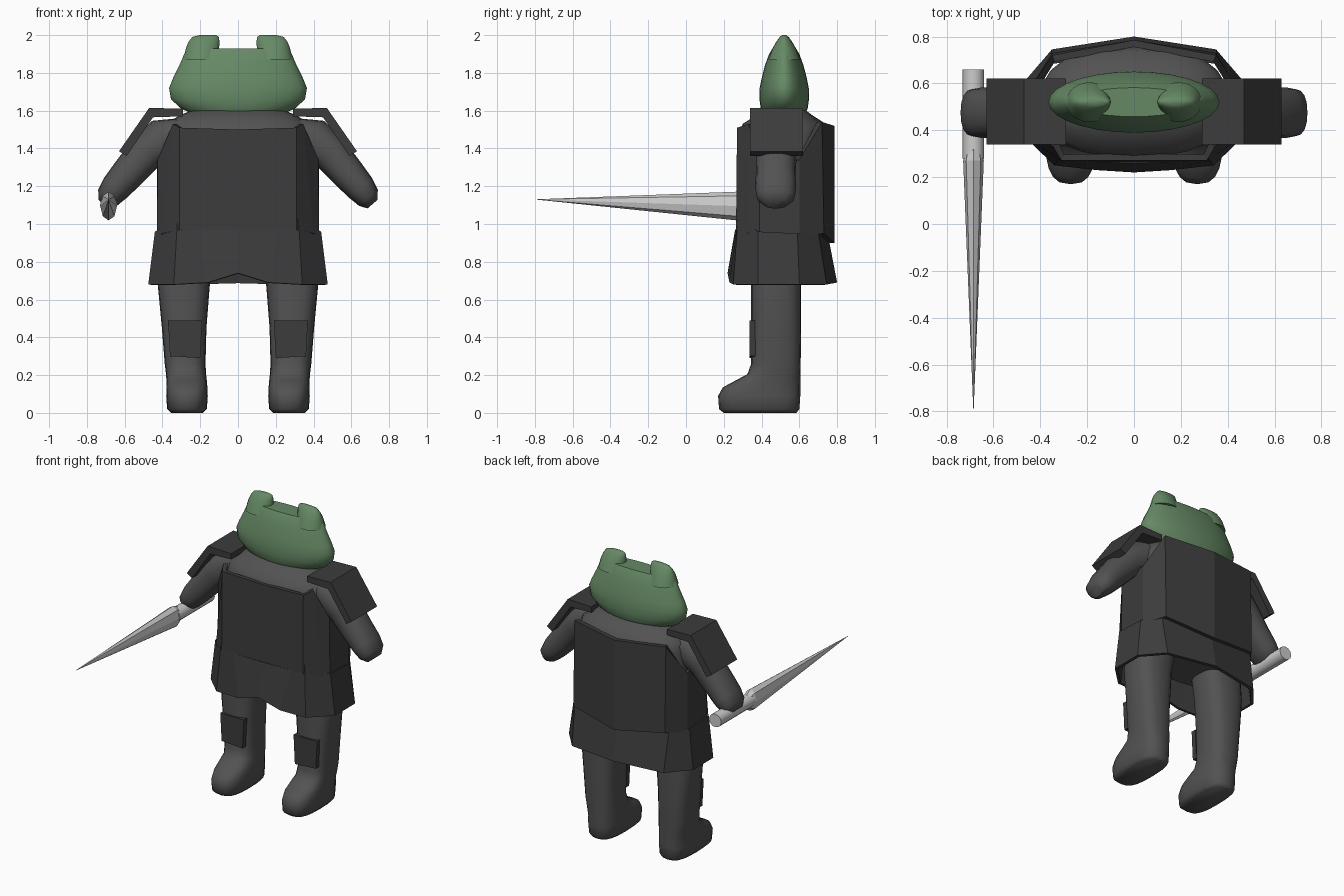
import bpy, bmesh
from math import sin, cos, pi, radians
from mathutils import Vector

if "Cube" in bpy.data.objects:
    bpy.data.objects.remove(bpy.data.objects["Cube"])


def material(name, r, g, b):
    m = bpy.data.materials.new(name)
    m.diffuse_color = (r, g, b, 1)
    m.use_nodes = True
    m.node_tree.nodes["Principled BSDF"].inputs["Base Color"].default_value = m.diffuse_color
    return m


GREEN = material("green_skin", 0.13, 0.25, 0.13)
CLOTH = material("dark_cloth", 0.085, 0.085, 0.085)
ARMOUR = material("dark_armour", 0.045, 0.045, 0.045)


def loft(name, rings, mat=None, caps=True, smooth=True, thick=0):
    """Skin a list of equal-length closed rings."""
    bm = bmesh.new()
    vs = [[bm.verts.new(p) for p in r] for r in rings]
    n = len(rings[0])
    for a, b in zip(vs, vs[1:]):
        for i in range(n):
            j = (i + 1) % n
            bm.faces.new((a[i], a[j], b[j], b[i]))
    if caps:
        bm.faces.new(vs[0][::-1])
        bm.faces.new(vs[-1])
    bmesh.ops.recalc_face_normals(bm, faces=bm.faces)
    me = bpy.data.meshes.new(name)
    bm.to_mesh(me)
    bm.free()
    ob = bpy.data.objects.new(name, me)
    bpy.context.collection.objects.link(ob)
    if mat:
        me.materials.append(mat)
    if thick:
        s = ob.modifiers.new("thickness", "SOLIDIFY")
        s.thickness = thick
        s.offset = -1
    if smooth:
        bpy.ops.object.select_all(action="DESELECT")
        ob.select_set(True)
        bpy.context.view_layer.objects.active = ob
        bpy.ops.object.shade_smooth_by_angle(angle=radians(50))
    return ob


def oval(c, u, v, n=20, e=2.0):
    """Superellipse ring around c, spanned by vectors u and v."""
    c, u, v = Vector(c), Vector(u), Vector(v)
    f = lambda t: (1 if t >= 0 else -1) * abs(t) ** (2 / e)
    return [c + u * f(cos(2 * pi * i / n)) + v * f(sin(2 * pi * i / n)) for i in range(n)]


def stack(rows, e=2.0, n=20):
    """Horizontal rings from (z, x centre, half width, y centre, half depth)."""
    return [oval((x, y, z), (w, 0, 0), (0, d, 0), n, e) for z, x, w, y, d in rows]


def mirrored_ring(half):
    """Close a half outline whose first and last points lie on x = 0."""
    return half + [(-x, y, z) for x, y, z in half[-2:0:-1]]


# Head: wide and flat
loft("head", stack([(z, 0, w, 0.52, d) for z, w, d in [
    (1.555, .14, .07), (1.575, .22, .105), (1.61, .30, .124), (1.66, .355, .131),
    (1.72, .365, .130), (1.77, .345, .120), (1.84, .31, .102), (1.90, .285, .08),
    (1.93, .26, .062)]], n=28), GREEN)

# Torso
loft("torso", stack([(z, 0, w, 0.52, d) for z, w, d in [
    (.82, .36, .20), (1.0, .39, .22), (1.3, .40, .235), (1.47, .40, .235),
    (1.53, .38, .22), (1.575, .31, .15), (1.62, .2, .09)]], e=2.5, n=24), CLOTH)

# Breastplate: front, side and back panels with armholes
top = [(0, .27, 1.50), (.31, .27, 1.51), (.345, .33, 1.53), (.425, .39, 1.34),
       (.43, .60, 1.34), (.35, .72, 1.54), (0, .785, 1.52)]
low = [(0, .265, .96), (.31, .265, .97), (.40, .33, .95), (.43, .39, .93),
       (.43, .60, .93), (.35, .73, .95), (0, .785, .90)]
loft("breastplate", [mirrored_ring(low), mirrored_ring(top)], ARMOUR, False, False, .03)

# Skirt: flared panels, hollow below
top = [(0, .26, .97), (.22, .265, .97), (.32, .275, 1.03), (.44, .38, .96),
       (.44, .59, .95), (.36, .70, .96), (0, .75, .95)]
low = [(0, .22, .74), (.16, .23, .69), (.34, .25, .68), (.475, .38, .68),
       (.475, .60, .68), (.35, .745, .68), (0, .80, .69)]
loft("skirt", [mirrored_ring(low), mirrored_ring(top)], ARMOUR, False, False, .02)

for s, side in ((-1, "left"), (1, "right")):
    # Eye bump on top of the head
    loft(side + "_eye_bump", stack([(z, s * x, w, 0.52, d) for z, x, w, d in [
        (1.87, .19, .10, .085), (1.93, .188, .088, .062), (1.965, .18, .082, .042),
        (1.99, .172, .07, .024), (2.0, .16, .045, .01)]]), GREEN)

    # Leg with forward foot
    loft(side + "_leg", stack([(z, s * x, w, (a + b) / 2, (b - a) / 2) for z, x, w, a, b in [
        (0, .27, .085, .20, .585), (.02, .27, .105, .175, .60), (.09, .27, .11, .17, .605),
        (.135, .27, .108, .195, .605), (.17, .272, .107, .26, .605),
        (.205, .275, .106, .325, .605), (.26, .28, .108, .345, .607),
        (.45, .285, .118, .345, .61), (.68, .287, .138, .345, .61),
        (.90, .26, .15, .35, .61)]], e=2.8), CLOTH)

    # Shin plate
    loft(side + "_shin_plate", [[(s * x, y, z) for x, z in
         ((.20, .29), (.36, .30), (.37, .49), (.19, .49))] for y in (.335, .37)],
         ARMOUR, smooth=False)

    # Arm swept down and outward
    u0 = Vector((.76 * s, 0, .65))
    loft(side + "_arm", [oval((s * x, y, z), u0 * r, (0, d, 0), 16, 2.3)
         for x, y, z, r, d in [
        (.26, .50, 1.50, .09, .12), (.36, .49, 1.465, .125, .12), (.48, .48, 1.385, .10, .108),
        (.58, .475, 1.27, .09, .105), (.65, .475, 1.19, .08, .108),
        (.69, .475, 1.14, .066, .10), (.712, .475, 1.105, .035, .06)]], CLOTH)

    # Bent shoulder plate
    outline = [(.29, 1.61), (.47, 1.615), (.63, 1.385), (.59, 1.36), (.45, 1.565), (.29, 1.57)]
    loft(side + "_shoulder_plate", [[(s * x, y, z) for x, z in outline]
         for y in (.34, .62)], ARMOUR, smooth=False)

# Weapon handle
loft("weapon_handle", [oval((-.685, y, 1.10), (.046, 0, 0), (0, 0, .046), 12)
     for y in (.28, .66)])

# Weapon blade: faceted, tapering to a point
loft("weapon_blade", [oval((-.685, y, z), (w, 0, 0), (0, 0, h), 8) for y, z, w, h in
     [(.36, 1.095, .02, .03), (.27, 1.095, .044, .076), (-.79, 1.13, .001, .001)]],
     smooth=False)
